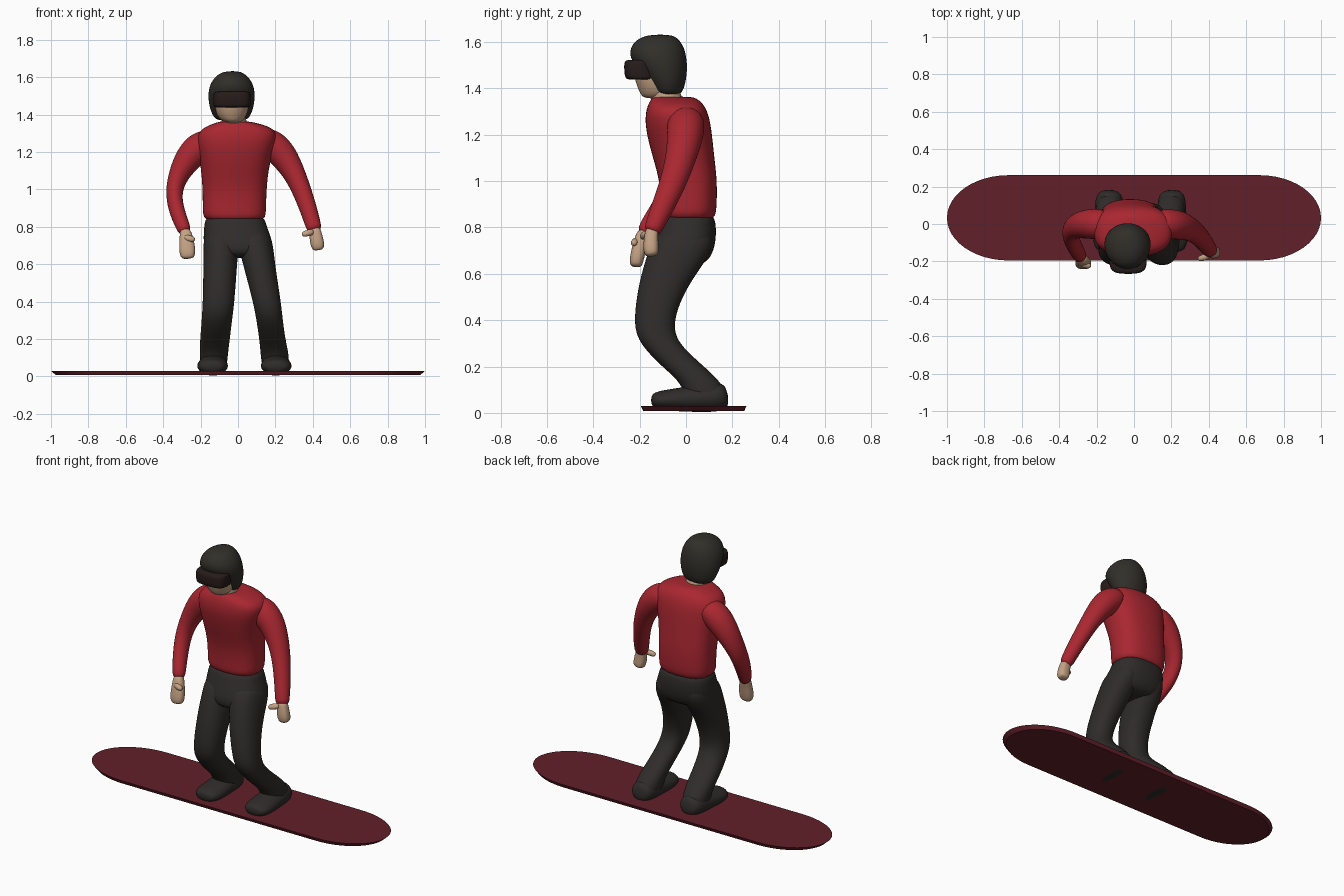
import bpy, bmesh
from math import sin, cos, pi
from mathutils import Vector


def material(name, rgb):
    m = bpy.data.materials.new(name)
    m.diffuse_color = (*rgb, 1)
    return m


RED = material("red_cloth", (0.40, 0.02, 0.03))
BLACK = material("black_cloth", (0.028, 0.025, 0.023))
DARK = material("dark_shell", (0.03, 0.028, 0.022))
LENS = material("lens", (0.02, 0.012, 0.01))
SKIN = material("skin", (0.55, 0.36, 0.23))
BOARD = material("board_red", (0.12, 0.014, 0.022))


def finish(name, bm, mat, subdiv=0):
    bmesh.ops.recalc_face_normals(bm, faces=bm.faces)
    me = bpy.data.meshes.new(name)
    bm.to_mesh(me)
    bm.free()
    me.materials.append(mat)
    ob = bpy.data.objects.new(name, me)
    bpy.context.collection.objects.link(ob)
    if subdiv:
        me.polygons.foreach_set("use_smooth", [True] * len(me.polygons))
        ob.modifiers.new("smooth", "SUBSURF").levels = subdiv
        ob.modifiers["smooth"].render_levels = subdiv
    return ob


def loft(name, rings, mat, follow=False, power=1.0, n=16):
    """Skin rings (x, y, z, rx, ry); follow turns them along the path."""
    bm = bmesh.new()
    pts = [Vector(r[:3]) for r in rings]
    loops = []
    for i, (c, r) in enumerate(zip(pts, rings)):
        u, v = Vector((1, 0, 0)), Vector((0, 1, 0))
        if follow:
            t = (pts[min(i + 1, len(pts) - 1)] - pts[max(i - 1, 0)]).normalized()
            u = (u - t * u.dot(t)).normalized()
            v = t.cross(u)
        loop = []
        for k in range(n):
            a = 2 * pi * k / n
            ca, sa = cos(a), sin(a)
            px = abs(ca) ** power * (1 if ca > 0 else -1)
            py = abs(sa) ** power * (1 if sa > 0 else -1)
            loop.append(bm.verts.new(c + u * px * r[3] + v * py * r[4]))
        loops.append(loop)
    for a, b in zip(loops, loops[1:]):
        for k in range(n):
            bm.faces.new((a[k], a[(k + 1) % n], b[(k + 1) % n], b[k]))
    bm.faces.new(loops[0])
    bm.faces.new(loops[-1])
    return finish(name, bm, mat, 2)


def span(x0, x1, y0, y1, z):
    """Horizontal ring given by its extents."""
    return ((x0 + x1) / 2, (y0 + y1) / 2, z, (x1 - x0) / 2, (y1 - y0) / 2)


# Snowboard: long deck with elliptical ends and bevelled-in underside
bm = bmesh.new()
decks = []
for z, inset in ((0.03, 0.0), (0.008, 0.025)):
    loop = []
    for side, x0 in ((1, 0.67), (-1, -0.67)):
        for k in range(25):
            a = -pi / 2 + pi * k / 24
            loop.append(bm.verts.new((x0 + side * cos(a) * (0.33 - inset),
                                      0.033 + side * sin(a) * (0.228 - inset * 0.4), z)))
    decks.append(loop)
    bm.faces.new(loop)
for k in range(50):
    j = (k + 1) % 50
    bm.faces.new((decks[0][k], decks[0][j], decks[1][j], decks[1][k]))
finish("snowboard", bm, BOARD)

# Jacket body
loft("jacket", [span(-0.185, 0.15, -0.11, 0.125, 0.82),
                span(-0.192, 0.152, -0.11, 0.135, 0.88),
                span(-0.192, 0.156, -0.115, 0.137, 1.0),
                span(-0.2, 0.165, -0.145, 0.125, 1.1),
                span(-0.215, 0.19, -0.172, 0.115, 1.2),
                span(-0.225, 0.212, -0.18, 0.105, 1.27),
                span(-0.205, 0.205, -0.17, 0.085, 1.325),
                span(-0.12, 0.1, -0.15, 0.05, 1.357),
                span(-0.09, 0.04, -0.14, 0.02, 1.365)], RED, power=0.8)

# Trouser seat
loft("trouser_seat", [span(-0.175, 0.142, -0.1, 0.12, 0.87),
                      span(-0.183, 0.152, -0.12, 0.132, 0.81),
                      span(-0.188, 0.18, -0.145, 0.132, 0.75),
                      span(-0.186, 0.186, -0.165, 0.12, 0.69),
                      span(-0.14, 0.15, -0.15, 0.08, 0.63)], BLACK, power=0.8)

# Trouser legs share one bent-knee side profile: z, y front, y back
leg_profile = [(0.8, -0.12, 0.12), (0.7, -0.165, 0.12), (0.6, -0.195, 0.045),
               (0.5, -0.215, -0.015), (0.4, -0.225, -0.05), (0.33, -0.215, -0.045),
               (0.27, -0.175, 0.0), (0.2, -0.105, 0.08), (0.14, -0.035, 0.145),
               (0.09, -0.01, 0.175), (0.05, 0.0, 0.17)]
leg_widths = {
    "left": [(-0.18, 0), (-0.187, 0.005), (-0.187, -0.003), (-0.188, -0.01), (-0.19, -0.018),
             (-0.194, -0.026), (-0.198, -0.034), (-0.204, -0.042), (-0.206, -0.05),
             (-0.205, -0.055), (-0.2, -0.06)],
    "right": [(-0.01, 0.165), (0.0, 0.19), (0.025, 0.2), (0.052, 0.215), (0.078, 0.23),
              (0.092, 0.238), (0.102, 0.245), (0.112, 0.255), (0.118, 0.268),
              (0.122, 0.275), (0.13, 0.27)]}
for side, widths in leg_widths.items():
    loft(side + "_trouser_leg", [span(*w, f, b, z) for w, (z, f, b) in zip(widths, leg_profile)],
         BLACK, power=0.9)

# Boots
for side, heel, toe in (("left", -0.13, -0.14), ("right", 0.2, 0.207)):
    rings = [(0.182, 0.075, 0.045, 0.045), (0.145, 0.068, 0.078, 0.066),
             (0.05, 0.062, 0.078, 0.06), (-0.05, 0.056, 0.086, 0.05),
             (-0.115, 0.054, 0.08, 0.042), (-0.152, 0.052, 0.05, 0.028)]
    loft(side + "_boot", [(heel + (toe - heel) * i / 5, y, z, rx, rz)
                          for i, (y, z, rx, rz) in enumerate(rings)], BLACK, follow=True)

# Sleeves
loft("left_sleeve", [(-0.13, 0.0, 1.27, 0.06, 0.07), (-0.2, 0.0, 1.235, 0.085, 0.085),
                     (-0.265, 0.0, 1.17, 0.078, 0.078), (-0.318, -0.012, 1.08, 0.056, 0.065),
                     (-0.345, -0.04, 0.99, 0.045, 0.058), (-0.333, -0.09, 0.9, 0.043, 0.052),
                     (-0.302, -0.15, 0.82, 0.04, 0.043), (-0.28, -0.187, 0.765, 0.036, 0.036)],
     RED, follow=True)
loft("right_sleeve", [(0.11, 0.0, 1.28, 0.06, 0.07), (0.18, 0.0, 1.245, 0.085, 0.085),
                      (0.245, -0.005, 1.18, 0.078, 0.078), (0.3, -0.025, 1.09, 0.06, 0.066),
                      (0.343, -0.057, 0.99, 0.052, 0.058), (0.378, -0.1, 0.89, 0.047, 0.05),
                      (0.402, -0.135, 0.81, 0.043, 0.042), (0.412, -0.15, 0.775, 0.038, 0.036)],
     RED, follow=True)

# Hands and thumbs
loft("left_hand", [(-0.285, -0.178, 0.79, 0.028, 0.028), (-0.276, -0.195, 0.745, 0.036, 0.03),
                   (-0.272, -0.207, 0.69, 0.044, 0.032), (-0.27, -0.215, 0.65, 0.042, 0.03),
                   (-0.268, -0.216, 0.628, 0.03, 0.022)], SKIN, follow=True, power=0.8)
loft("right_hand", [(0.407, -0.145, 0.8, 0.028, 0.028), (0.414, -0.15, 0.765, 0.034, 0.03),
                    (0.422, -0.152, 0.72, 0.038, 0.034), (0.428, -0.15, 0.69, 0.035, 0.032),
                    (0.43, -0.148, 0.675, 0.024, 0.022)], SKIN, follow=True, power=0.8)
loft("left_thumb", [(-0.29, -0.205, 0.745, 0.018, 0.018), (-0.26, -0.222, 0.737, 0.02, 0.018),
                    (-0.228, -0.226, 0.73, 0.014, 0.014)], SKIN, follow=True, n=10)
loft("right_thumb", [(0.405, -0.165, 0.775, 0.018, 0.018), (0.37, -0.182, 0.766, 0.02, 0.018),
                     (0.34, -0.187, 0.757, 0.014, 0.014)], SKIN, follow=True, n=10)

# Neck and face
loft("neck", [(-0.02, -0.07, 1.3, 0.07, 0.07), (-0.02, -0.085, 1.36, 0.068, 0.068),
              (-0.03, -0.1, 1.42, 0.07, 0.07)], SKIN)
loft("face", [span(-0.07, 0.015, -0.185, -0.07, 1.355), span(-0.105, 0.04, -0.2, -0.05, 1.38),
              span(-0.122, 0.055, -0.218, -0.04, 1.42), span(-0.128, 0.062, -0.228, -0.04, 1.47),
              span(-0.12, 0.055, -0.22, -0.04, 1.52)], SKIN)

# Helmet shell, goggles and strap
loft("helmet", [span(-0.115, 0.045, -0.12, -0.03, 1.365), span(-0.138, 0.07, -0.15, -0.008, 1.395),
                span(-0.155, 0.086, -0.18, 0.003, 1.44), span(-0.162, 0.093, -0.215, 0.008, 1.49),
                span(-0.16, 0.091, -0.243, 0.005, 1.53), span(-0.148, 0.08, -0.245, -0.003, 1.57),
                span(-0.118, 0.05, -0.22, -0.025, 1.61), span(-0.07, 0.01, -0.16, -0.06, 1.633)],
     DARK)
loft("goggles", [span(-0.125, 0.06, -0.25, -0.13, 1.437), span(-0.132, 0.068, -0.264, -0.13, 1.444),
                 span(-0.134, 0.07, -0.268, -0.13, 1.48), span(-0.132, 0.068, -0.268, -0.13, 1.515),
                 span(-0.122, 0.06, -0.256, -0.13, 1.525)], LENS, power=0.65)
